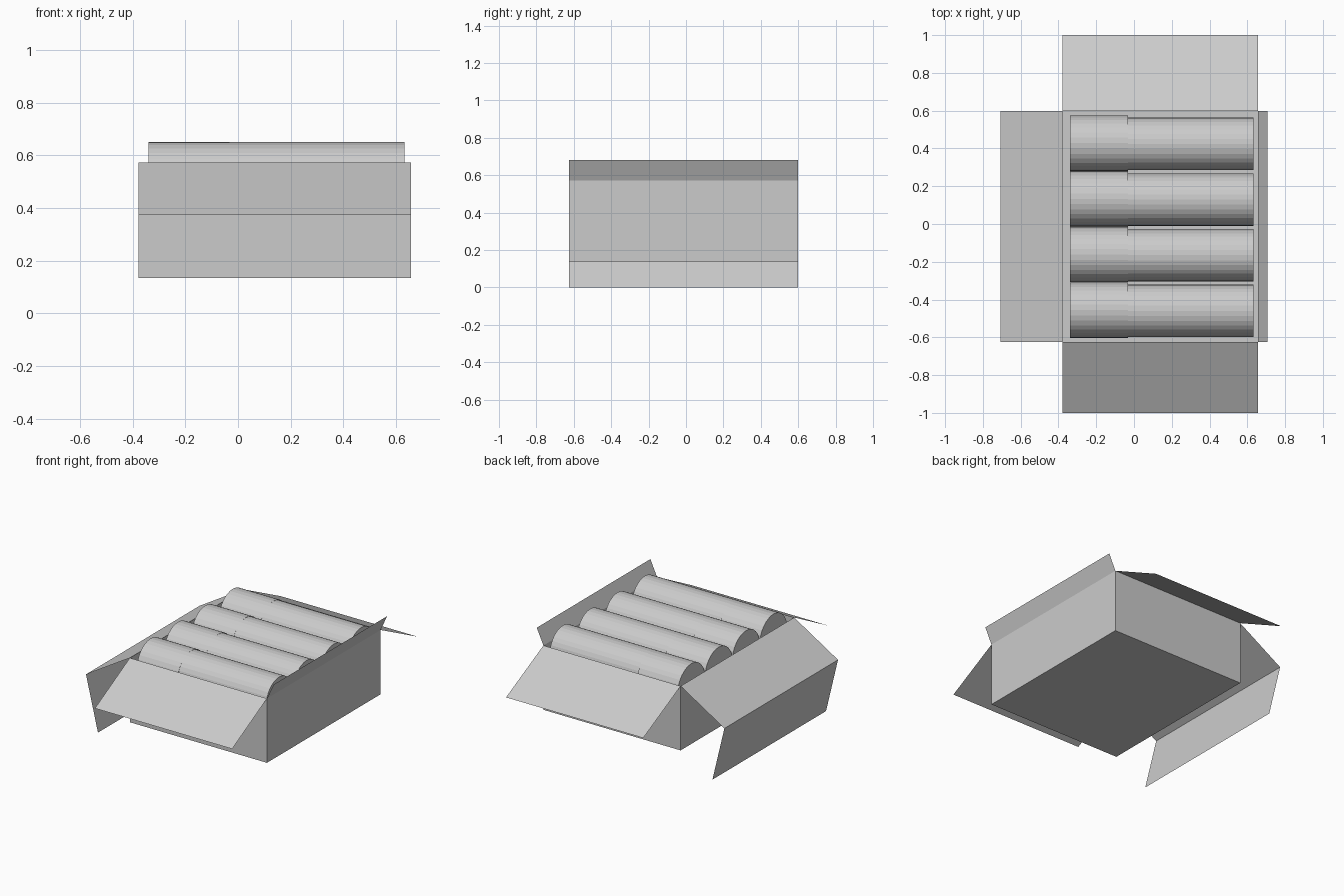
import bpy, bmesh
from math import radians
from mathutils import Matrix, Vector

default = bpy.data.objects.get("Cube")
if default:
    bpy.data.objects.remove(default, do_unlink=True)

# One plain grey for the whole model
grey = bpy.data.materials.new("plain grey")
grey.use_nodes = True
grey.diffuse_color = (0.6, 0.6, 0.6, 1)
grey.node_tree.nodes["Principled BSDF"].inputs["Base Color"].default_value = (0.6, 0.6, 0.6, 1)

# Inner limits of the carton
X0, X1 = -0.378, 0.656
Y0, Y1 = -0.625, 0.598
BASE, RIM = 0.135, 0.573


def finish(name, bm):
    mesh = bpy.data.meshes.new(name)
    bm.to_mesh(mesh)
    bm.free()
    mesh.materials.append(grey)
    obj = bpy.data.objects.new(name, mesh)
    bpy.context.collection.objects.link(obj)
    return obj


def flap(name, start, end, folds):
    """Sheet hinged on the rim edge start-end, folded along successive offsets."""
    bm = bmesh.new()
    row = [bm.verts.new(start), bm.verts.new(end)]
    for offset in folds:
        new = [bm.verts.new(v.co + Vector(offset)) for v in row]
        bm.faces.new((row[0], row[1], new[1], new[0]))
        row = new
    return finish(name, bm)


def tube(name, x0, x1, y, z, radius):
    """Closed faceted cylinder lying along x."""
    bm = bmesh.new()
    place = Matrix.Translation(((x0 + x1) / 2, y, z)) @ Matrix.Rotation(radians(90), 4, 'Y')
    bmesh.ops.create_cone(bm, cap_ends=True, segments=32, radius1=radius,
                          radius2=radius, depth=x1 - x0, matrix=place)
    return finish(name, bm)


# Open carton: a box without its top face
bm = bmesh.new()
size = Matrix.Diagonal((X1 - X0, Y1 - Y0, RIM - BASE, 1))
centre = Matrix.Translation(((X0 + X1) / 2, (Y0 + Y1) / 2, (RIM + BASE) / 2))
bmesh.ops.create_cube(bm, size=1, matrix=centre @ size)
bm.normal_update()
bmesh.ops.delete(bm, geom=[f for f in bm.faces if f.normal.z > 0.5], context='FACES_ONLY')
finish("carton", bm)

# Lid flaps
flap("front_flap", (X0, Y0, RIM), (X1, Y0, RIM), [(0, -1 - Y0, -0.2)])
flap("back_flap", (X1, Y1, RIM), (X0, Y1, RIM), [(0, 1 - Y1, -0.2)])
flap("left_flap", (X1, Y0, RIM), (X1, Y1, RIM), [(0.05, 0, 0.108)])
flap("right_folded_flap", (X0, Y1, RIM), (X0, Y0, RIM),
     [(-0.33, 0, -0.2), (0.09, 0, -0.373)])

# Row of four tubes, each with a slightly wider sleeve on one end
for i in range(4):
    y = 0.428 - i * 0.2945
    tube(f"tube_{i + 1}", -0.035, 0.632, y - 0.004, 0.511, 0.139)
    tube(f"tube_sleeve_{i + 1}", -0.34, -0.033, y, 0.504, 0.147)
